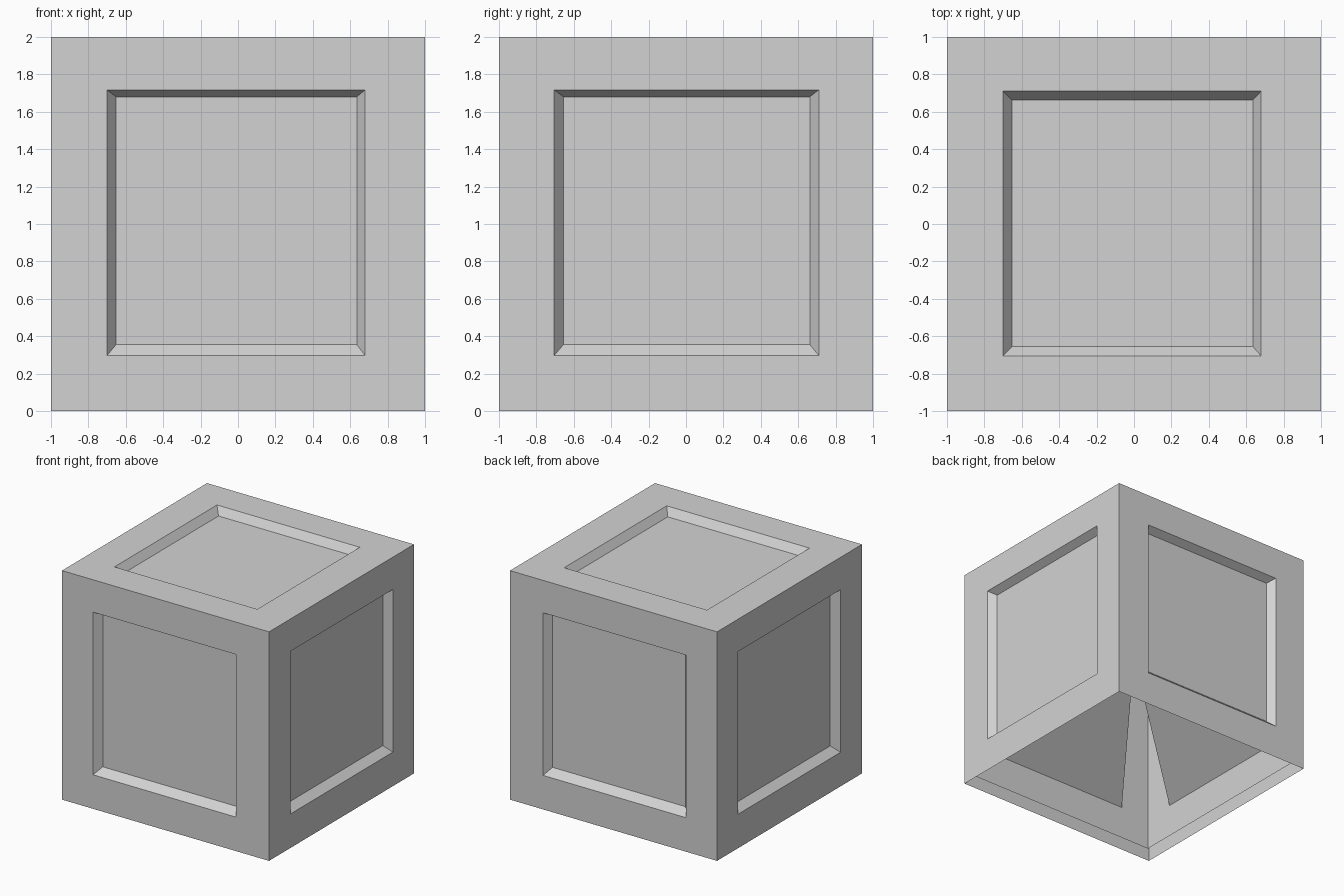
import bpy
import bmesh

cube = bpy.data.objects.get("Cube")
if cube:
    bpy.data.objects.remove(cube, do_unlink=True)

grey = bpy.data.materials.new("light_grey")
grey.use_nodes = True
grey.diffuse_color = (0.65, 0.65, 0.65, 1)
grey.node_tree.nodes["Principled BSDF"].inputs["Base Color"].default_value = grey.diffuse_color

DEPTH = 0.065
# Low and high limits on x, y, z for the shell, recess rim and recess floor
SHELL = ((-1, 1), (-1, 1), (0, 2))
LINER = tuple((lo + DEPTH, hi - DEPTH) for lo, hi in SHELL)
RIM = ((-0.7, 0.68), (-0.705, 0.71), (0.297, 1.717))
FLOOR = ((-0.652, 0.635), (-0.655, 0.662), (0.355, 1.68))
APEX = (0, 0, 1.15)
# The five closed sides as (axis, end); the underside is open
SIDES = ((0, 0), (0, 1), (1, 0), (1, 1), (2, 1))


def loop(bm, limits, plane, axis, end):
    """Four vertices of a rectangle lying on one side of a box."""
    u, v = [a for a in range(3) if a != axis]
    verts = []
    for i, j in ((0, 0), (1, 0), (1, 1), (0, 1)):
        co = [0, 0, 0]
        co[axis], co[u], co[v] = plane[axis][end], limits[u][i], limits[v][j]
        verts.append(bm.verts.new(co))
    # Wind so that the face looks outward
    return verts if (axis == 1) != (end == 1) else verts[::-1]


def bridge(bm, outer, inner):
    for k in range(4):
        n = (k + 1) % 4
        bm.faces.new((outer[k], outer[n], inner[n], inner[k]))


def finish(bm, name):
    bmesh.ops.remove_doubles(bm, verts=bm.verts, dist=0.0001)
    mesh = bpy.data.meshes.new(name)
    bm.to_mesh(mesh)
    bm.free()
    mesh.materials.append(grey)
    bpy.context.collection.objects.link(bpy.data.objects.new(name, mesh))


# Outer shell: flat frames with sloped recesses and flat panels
bm = bmesh.new()
for axis, end in SIDES:
    edge = loop(bm, SHELL, SHELL, axis, end)
    rim = loop(bm, RIM, SHELL, axis, end)
    floor = loop(bm, FLOOR, LINER, axis, end)
    bridge(bm, edge, rim)
    bridge(bm, rim, floor)
    bm.faces.new(floor)
finish(bm, "outer_shell")

# Inner liner: frames level with the panels, with spikes pointing inward
bm = bmesh.new()
for axis, end in SIDES:
    edge = loop(bm, LINER, LINER, axis, end)
    floor = loop(bm, FLOOR, LINER, axis, end)
    bridge(bm, edge, floor)
    tip = bm.verts.new(APEX)
    for k in range(4):
        bm.faces.new((floor[k], floor[(k + 1) % 4], tip))
bmesh.ops.reverse_faces(bm, faces=bm.faces)
finish(bm, "inner_liner")
